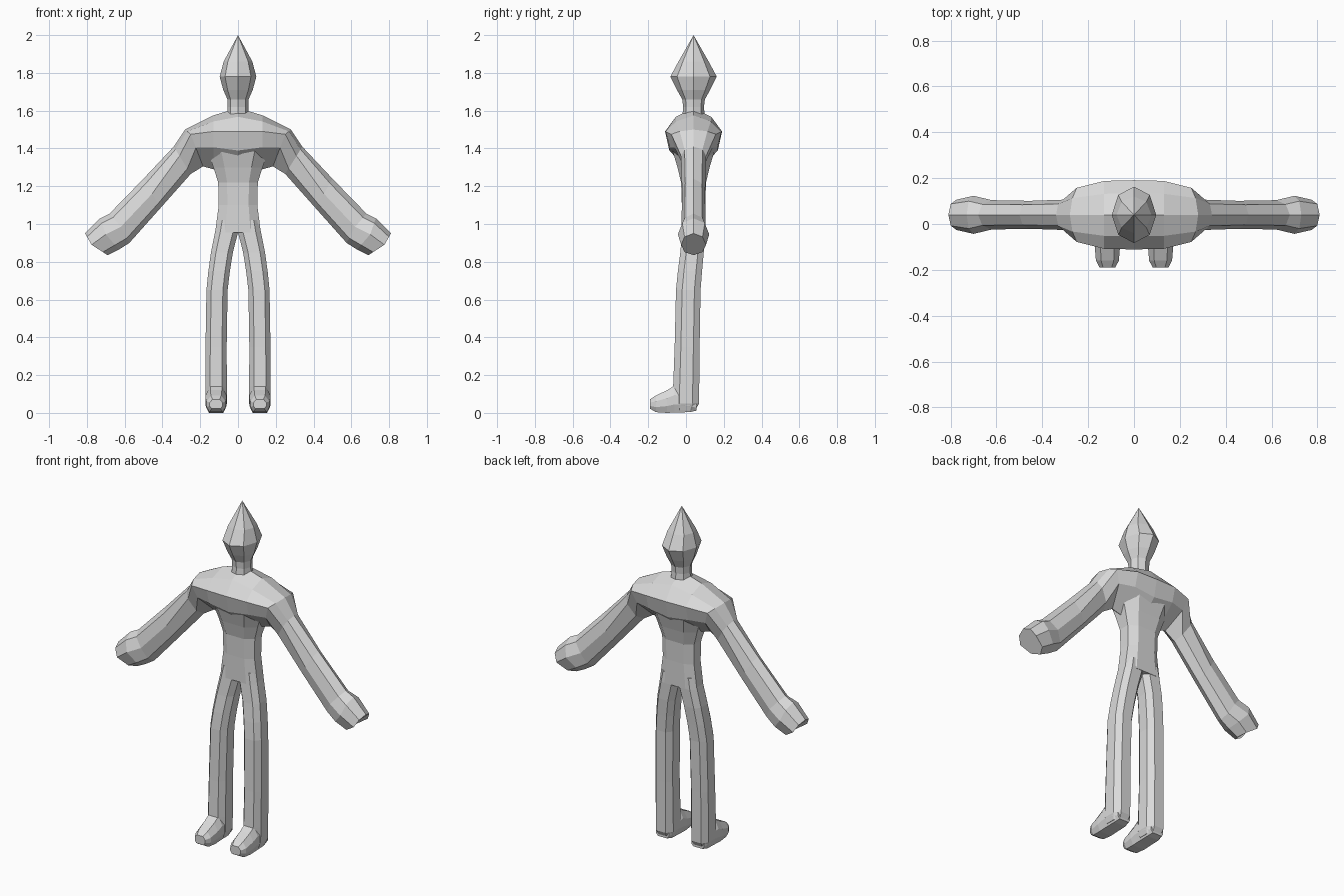
import bpy, bmesh, math
from mathutils import Vector

if "Cube" in bpy.data.objects:
    bpy.data.objects.remove(bpy.data.objects["Cube"])

grey = bpy.data.materials.new("plain grey")
grey.diffuse_color = (0.7, 0.7, 0.7, 1)
grey.use_nodes = True
grey.node_tree.nodes["Principled BSDF"].inputs["Base Color"].default_value = grey.diffuse_color
YC = 0.04  # body centre line in depth


def loft(name, rings, tip=None):
    """Skin a list of equal-sized rings, closing both ends (or ending in a tip)."""
    bm = bmesh.new()
    loops = [[bm.verts.new(p) for p in r] for r in rings]
    n = len(loops[0])
    for a, b in zip(loops, loops[1:]):
        for i in range(n):
            j = (i + 1) % n
            bm.faces.new((a[i], a[j], b[j], b[i]))
    bm.faces.new(loops[0])
    if tip:
        t = bm.verts.new(tip)
        for i in range(n):
            bm.faces.new((loops[-1][i], loops[-1][(i + 1) % n], t))
    else:
        bm.faces.new(loops[-1])
    bmesh.ops.recalc_face_normals(bm, faces=bm.faces)
    me = bpy.data.meshes.new(name)
    bm.to_mesh(me)
    bm.free()
    me.materials.append(grey)
    ob = bpy.data.objects.new(name, me)
    bpy.context.collection.objects.link(ob)
    return ob


def oval(z, xc, hx, yc, hy, flat=False):
    """Horizontal octagon, with a point or a flat at the front."""
    if flat:
        base = [(1, .5), (.55, 1), (-.55, 1), (-1, .5),
                (-1, -.5), (-.55, -1), (.55, -1), (1, -.5)]
    else:
        base = [(math.cos(i * math.pi / 4), math.sin(i * math.pi / 4)) for i in range(8)]
    return [Vector((xc + hx * u, yc + hy * v, z)) for u, v in base]


def arm_ring(top, mid, bot, hy, chest, side):
    """Octagon across the arm, from its top, middle and bottom points (x, z)."""
    lp, ly = (.42, .85) if chest else (.7, .72)
    up, uy = (.62, .62) if chest else (.7, .72)

    def pt(end, f, y):
        x = mid[0] + (end[0] - mid[0]) * f
        z = mid[1] + (end[1] - mid[1]) * f
        return Vector((side * x, YC + hy * y, z))
    return [pt(top, 1, 0), pt(top, up, -uy), pt(top, 0, -1), pt(bot, lp, -ly),
            pt(bot, 1, 0), pt(bot, lp, ly), pt(top, 0, 1), pt(top, up, uy)]


# Shoulders and both arms, one tube from hand to hand
half = [
    ((.13, 1.575), (.13, 1.49), (.13, 1.29), .148, True),
    ((.28, 1.50), (.25, 1.475), (.185, 1.305), .118, True),
    ((.34, 1.41), (.31, 1.36), (.25, 1.265), .066, False),
    ((.50, 1.24), (.455, 1.16), (.41, 1.085), .061, False),
    ((.68, 1.055), (.62, .985), (.575, .90), .064, False),
    ((.73, 1.03), (.70, .945), (.63, .865), .083, False),
    ((.81, .95), (.775, .89), (.69, .835), .066, False),
]
centre = arm_ring((0, 1.615), (0, 1.49), (0, 1.25), .151, True, 1)
left = [arm_ring(*s, -1) for s in reversed(half)]
right = [arm_ring(*s, 1) for s in half]
body = loft("body", left + [centre] + right)

parts = []
# Torso
parts.append(loft("torso", [oval(z, 0, hx, YC, hy, True) for z, hx, hy in (
    (.955, .121, .061), (1.10, .102, .062), (1.22, .105, .066),
    (1.30, .13, .085), (1.41, .17, .118))]))

# Neck and pointed head
parts.append(loft("head", [oval(z, 0, hx, YC, hy) for z, hx, hy in (
    (1.56, .06, .06), (1.62, .055, .055), (1.66, .056, .06), (1.71, .078, .088),
    (1.78, .097, .123), (1.86, .076, .08))], tip=(0, YC, 2.0)))

# Legs and feet
leg_rows = ((1.02, .053, .055, .04, .056), (.955, .061, .061, .039, .06),
            (.85, .085, .058, .032, .062), (.75, .10, .057, .021, .064),
            (.65, .111, .056, .012, .065), (.35, .116, .056, .006, .066),
            (.14, .116, .057, .001, .069), (.05, .116, .057, .0, .069),
            (.015, .116, .045, -.005, .055))
foot_rows = ((.055, .042, .012, .06), (.02, .054, .004, .12), (-.06, .055, .002, .145),
             (-.10, .055, 0, .12), (-.16, .05, .004, .092), (-.19, .034, .022, .072))
for side, label in ((-1, "left"), (1, "right")):
    parts.append(loft(label + "_leg", [oval(z, side * x, hx, yc, hy, True)
                                       for z, x, hx, yc, hy in leg_rows]))
    rings = []
    for y, hx, lo, hi in foot_rows:
        prof = [(-.7, 0), (.7, 0), (1, .3), (1, .65), (.55, 1), (-.55, 1), (-1, .65), (-1, .3)]
        rings.append([Vector((side * .116 + hx * u, y, lo + (hi - lo) * v)) for u, v in prof])
    parts.append(loft(label + "_foot", rings))

# Weld every part into one skin
bpy.context.view_layer.objects.active = body
for p in parts:
    mod = body.modifiers.new("weld", 'BOOLEAN')
    mod.operation = 'UNION'
    mod.solver = 'EXACT'
    mod.object = p
    bpy.ops.object.modifier_apply(modifier=mod.name)
    bpy.data.objects.remove(p)
